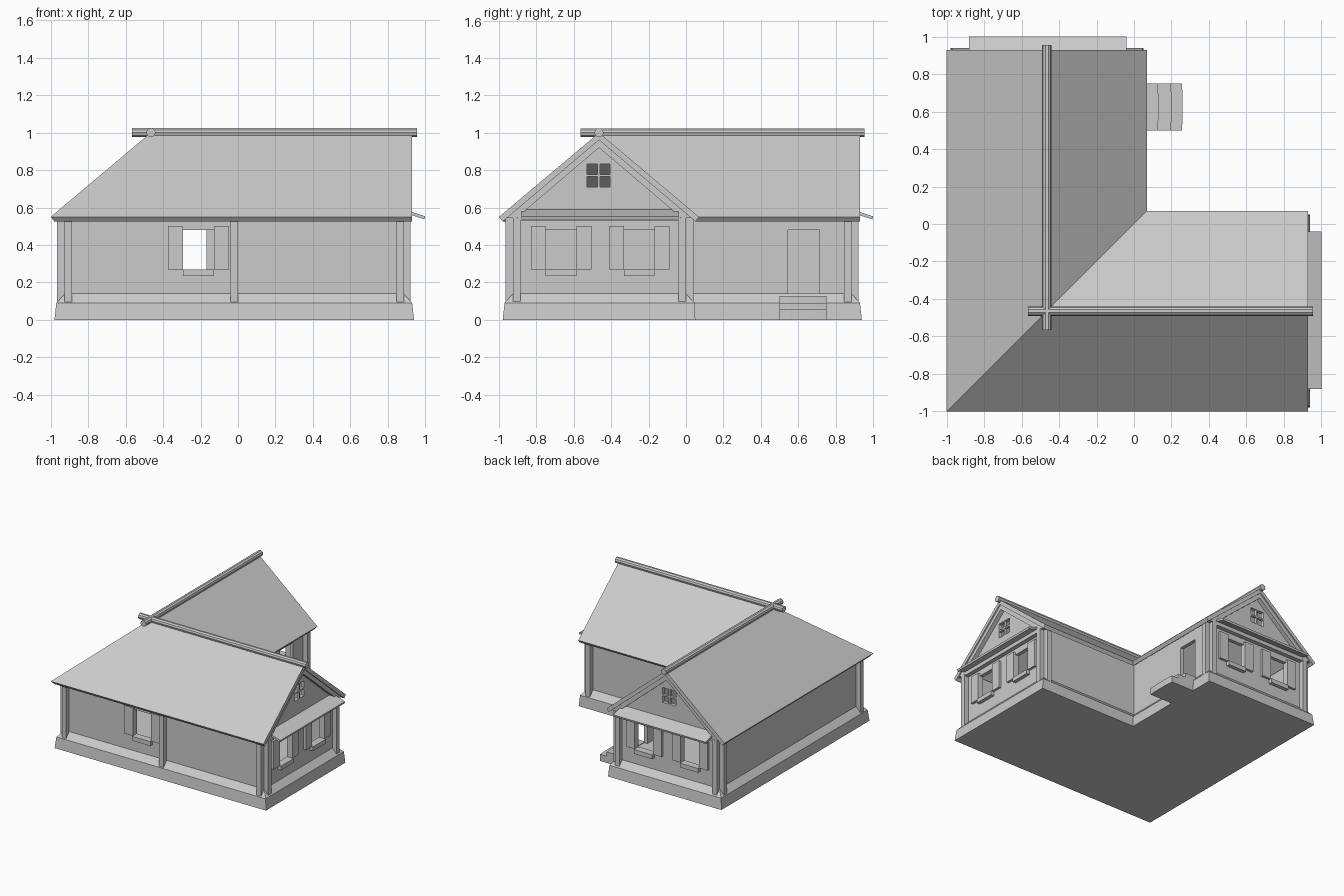
import bpy, bmesh, math
from mathutils import Vector, Matrix

if "Cube" in bpy.data.objects:
    bpy.data.objects.remove(bpy.data.objects["Cube"])

GREY = bpy.data.materials.new("light_grey")
GREY.diffuse_color = (0.6, 0.6, 0.6, 1)
GREY.use_nodes = True
GREY.node_tree.nodes["Principled BSDF"].inputs["Base Color"].default_value = GREY.diffuse_color


def finish(name, bm, swap=False):
    """Turn a bmesh into an object; swap mirrors it across the x = y diagonal."""
    if swap:
        for v in bm.verts:
            v.co = (v.co.y, v.co.x, v.co.z)
    bmesh.ops.recalc_face_normals(bm, faces=bm.faces)
    me = bpy.data.meshes.new(name)
    bm.to_mesh(me)
    bm.free()
    me.materials.append(GREY)
    ob = bpy.data.objects.new(name, me)
    bpy.context.collection.objects.link(ob)
    return ob


def box(name, x, y, z, swap=False):
    bm = bmesh.new()
    bmesh.ops.create_cube(bm, size=1)
    for v in bm.verts:
        v.co = [r[0] if c < 0 else r[1] for c, r in zip(v.co, (x, y, z))]
    return finish(name, bm, swap)


def extruded(name, pts, shift, swap=False, holes=(), axis=0):
    """Flat outline, with rectangular holes cut out, pushed along shift."""
    bm = bmesh.new()
    bm.faces.new([bm.verts.new(p) for p in pts])
    for a, b, c, d in holes:
        for ax, vals in ((axis, (a, b)), (2, (c, d))):
            for val in vals:
                co, no = Vector((0, 0, 0)), Vector((0, 0, 0))
                co[ax], no[ax] = val, 1
                bmesh.ops.bisect_plane(bm, geom=bm.verts[:] + bm.edges[:] + bm.faces[:],
                                       plane_co=co, plane_no=no)
    gone = []
    for f in bm.faces:
        m = f.calc_center_median()
        if any(a < m[axis] < b and c < m.z < d for a, b, c, d in holes):
            gone.append(f)
    bmesh.ops.delete(bm, geom=gone, context='FACES')
    ext = bmesh.ops.extrude_face_region(bm, geom=bm.faces[:])
    for v in ext["geom"]:
        if isinstance(v, bmesh.types.BMVert):
            v.co += Vector(shift)
    return finish(name, bm, swap)


def l_outline(a, b, c):
    return [(a, a), (b, a), (b, c), (c, c), (c, b), (a, b)]


# Foundation: L-shaped plinth with a sloped top edge
bm = bmesh.new()
rings = []
for z, a, b, c in ((0, -.98, .94, .05), (.09, -.97, .93, .045), (.14, -.925, .885, 0)):
    rings.append([bm.verts.new((x, y, z)) for x, y in l_outline(a, b, c)])
bm.faces.new(rings[0])
bm.faces.new(rings[-1])
for lo, hi in zip(rings, rings[1:]):
    for i in range(6):
        j = (i + 1) % 6
        bm.faces.new((lo[i], lo[j], hi[j], hi[i]))
finish("foundation", bm)

# Roof: two crossing gables with a hip at the outer corner and a valley inside
R, TOP = -.465, 1.0
bm = bmesh.new()
layers = []
for a, c, ez, rz in ((-1, .07, .55, TOP), (-.98, .05, .525, .961)):
    pts = [(x, y, ez) for x, y in l_outline(a, .93, c)]
    pts += [(.93, R, rz), (R, R, rz), (R, .93, rz)]
    layers.append([bm.verts.new(p) for p in pts])
for v in layers:
    for idx in ((0, 1, 6, 7), (2, 3, 7, 6), (3, 4, 8, 7), (5, 0, 7, 8)):
        bm.faces.new([v[i] for i in idx])
rim = (0, 1, 6, 2, 3, 4, 8, 5)
for i, j in zip(rim, rim[1:] + rim[:1]):
    bm.faces.new((layers[0][i], layers[0][j], layers[1][j], layers[1][i]))
finish("roof", bm)


def window(name, centre, face, swap, side):
    """Sill and two open shutters; side True lies on the y = face wall."""
    h, d = .0825, -1 if side else 1
    parts = (("sill", -h, h, .235, .27, .03),
             ("shutter_left", -h - .08, -h, .27, .5, .02),
             ("shutter_right", h, h + .08, .27, .5, .02))
    for part, u0, u1, z0, z1, depth in parts:
        u = (centre + u0, centre + u1)
        n = tuple(sorted((face, face + d * depth)))
        if side:
            box(f"{name}_{part}", u, n, (z0, z1), swap)
        else:
            box(f"{name}_{part}", n, u, (z0, z1), swap)


POST_Z = (.09, .545)
for wing, swap in (("east", False), ("north", True)):
    # Outer long wall, with one window on the front only
    holes = [] if swap else [(-.2925, -.1275, .27, .48)]
    extruded(f"{wing}_outer_wall",
             [(-.925, -.925, .1), (.885, -.925, .1), (.885, -.925, .575), (-.925, -.925, .575)],
             (0, .03, 0), swap, holes)
    if not swap:
        window("front_window", -.21, -.925, swap, True)

    # Inner courtyard wall, with the doorway in the north wing
    holes = [(.545, .715, .14, .48)] if swap else []
    extruded(f"{wing}_inner_wall",
             [(-.03, 0, .1), (.885, 0, .1), (.885, 0, .575), (-.03, 0, .575)],
             (0, -.03, 0), swap, holes)

    # Gable wall with two windows and an attic window
    centres = (-.6675, -.25)
    holes = [(c - .0825, c + .0825, .27, .48) for c in centres] + [(-.528, -.405, .71, .832)]
    extruded(f"{wing}_gable_wall",
             [(.885, -.925, .1), (.885, 0, .1), (.885, 0, .575), (.885, R, .965),
              (.885, -.925, .58)], (-.03, 0, 0), swap, holes, axis=1)
    for n, c in enumerate(centres):
        window(f"{wing}_gable_window_{n + 1}", c, .885, swap, False)
    box(f"{wing}_attic_mullion", (.865, .885), (-.473, -.46), (.71, .832), swap)
    box(f"{wing}_attic_crossbar", (.865, .885), (-.528, -.405), (.765, .777), swap)

    # Timber posts
    runs = [(-.925, -.885), (.845, .885)] + ([] if swap else [(-.04, 0)])
    for n, u in enumerate(runs):
        box(f"{wing}_outer_post_{n + 1}", u, (-.965, -.925), POST_Z, swap)
    for n, u in enumerate(((-.925, -.885), (-.04, 0))):
        box(f"{wing}_gable_post_{n + 1}", (.885, .922), u, POST_Z, swap)
    box(f"{wing}_inner_post", (.845, .885), (0, .04), POST_Z, swap)

    # Sloping gable rafters and tie beam
    for n, s in enumerate((-1, 1)):
        prof = [(0, .961), (s * .495, .545), (s * .44, .545), (0, .92)]
        extruded(f"{wing}_rafter_{n + 1}", [(.885, R + u, z) for u, z in prof],
                 (.035, 0, 0), swap)
    box(f"{wing}_tie_beam", (.885, .92), (-.9, -.03), (.53, .57), swap)

    # Small canopy over the gable windows
    prof = [(.885, .59), (1.0, .553), (.996, .537), (.885, .572)]
    extruded(f"{wing}_canopy", [(x, -.88, z) for x, z in prof], (0, .84, 0), swap)

    # Ridge pole
    bm = bmesh.new()
    turn = Matrix.Translation((.195, R, TOP)) @ Matrix.Rotation(math.pi / 2, 4, 'Y')
    bmesh.ops.create_cone(bm, cap_ends=True, segments=10, radius1=.025, radius2=.025,
                          depth=1.52, matrix=turn)
    finish(f"{wing}_ridge_pole", bm, swap)

# Entrance steps with a slightly bowed front
for n, (x, z) in enumerate(((.13, .127), (.2, .09), (.26, .055))):
    pts = [(.02, .5, 0), (x - .005, .5, 0), (x, .56, 0), (x, .69, 0),
           (x - .005, .75, 0), (.02, .75, 0)]
    extruded(f"step_{n + 1}", pts, (0, 0, z))
